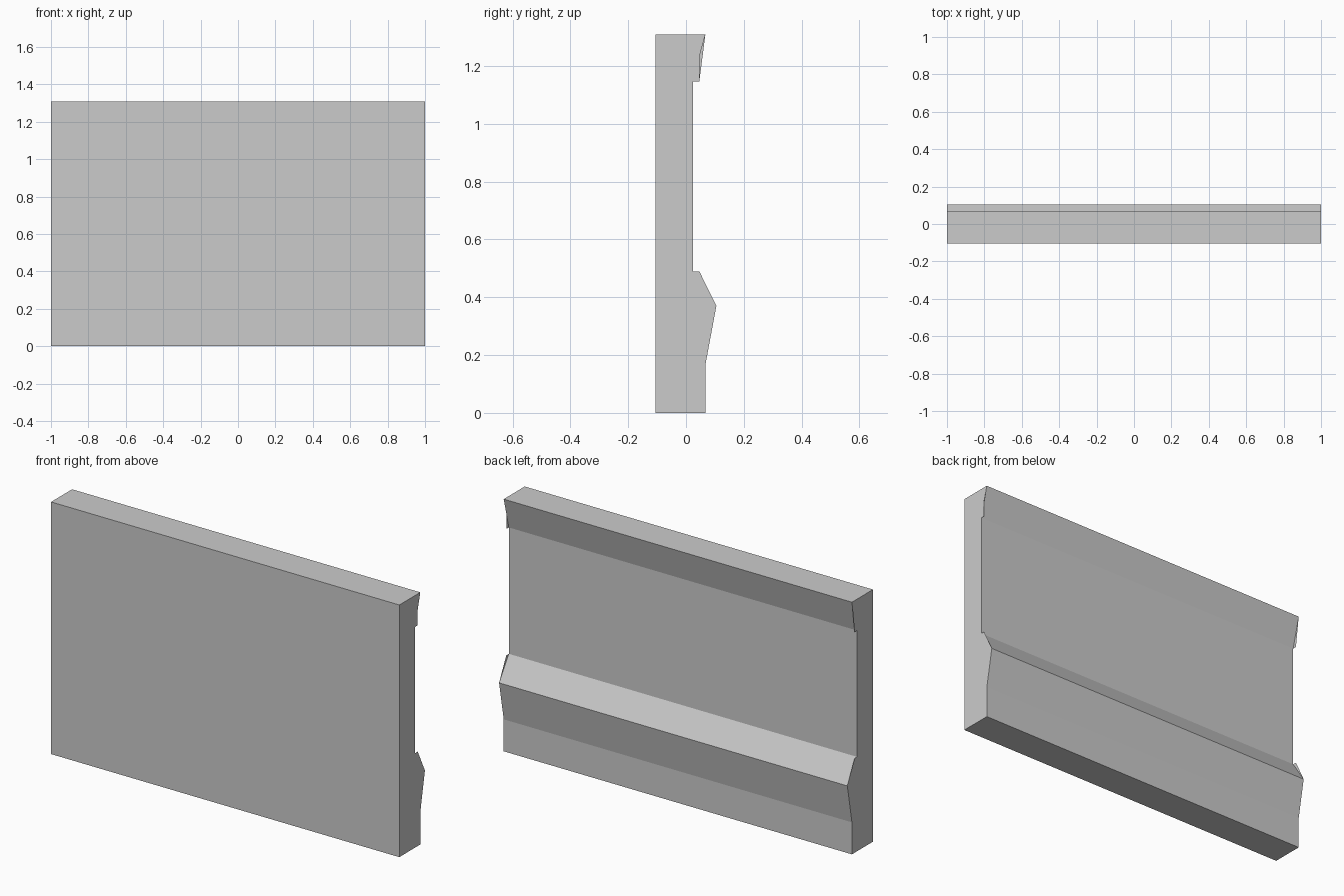
import bpy
import bmesh

if "Cube" in bpy.data.objects:
    bpy.data.objects.remove(bpy.data.objects["Cube"])

HALF_LENGTH = 1.0

# Moulding cross-section (y, z), counter-clockwise seen from the right end
base = [(-0.105, 0), (0.067, 0), (0.067, 0.166), (0.105, 0.37)]
lower_lip = [(0.046, 0.49)]
recess = [(0.025, 0.49), (0.025, 1.146)]
left_lip = [(0.046, 1.146)]
right_lip = [(0.046, 1.146), (0.046, 1.232)]
top = [(0.067, 1.309), (-0.105, 1.309)]

bm = bmesh.new()


def add_points(x, points):
    return [bm.verts.new((x, y, z)) for y, z in points]


def end_cap(x, upper_lip):
    """Flat end whose small lips stand proud of the long sloping strips."""
    b, r, t = (add_points(x, p) for p in (base, recess, top))
    low, up = add_points(x, lower_lip), add_points(x, upper_lip)
    outline = b + low + r + up + t
    bm.faces.new(outline if x > 0 else outline[::-1])
    return b + r + t


# End caps
left = end_cap(-HALF_LENGTH, left_lip)
right = end_cap(HALF_LENGTH, right_lip)

# Long strips joining the two ends
for i in range(len(left)):
    j = (i + 1) % len(left)
    bm.faces.new((left[i], left[j], right[j], right[i]))

mesh = bpy.data.meshes.new("wall_panel")
bm.to_mesh(mesh)
bm.free()
panel = bpy.data.objects.new("wall_panel", mesh)
bpy.context.collection.objects.link(panel)
